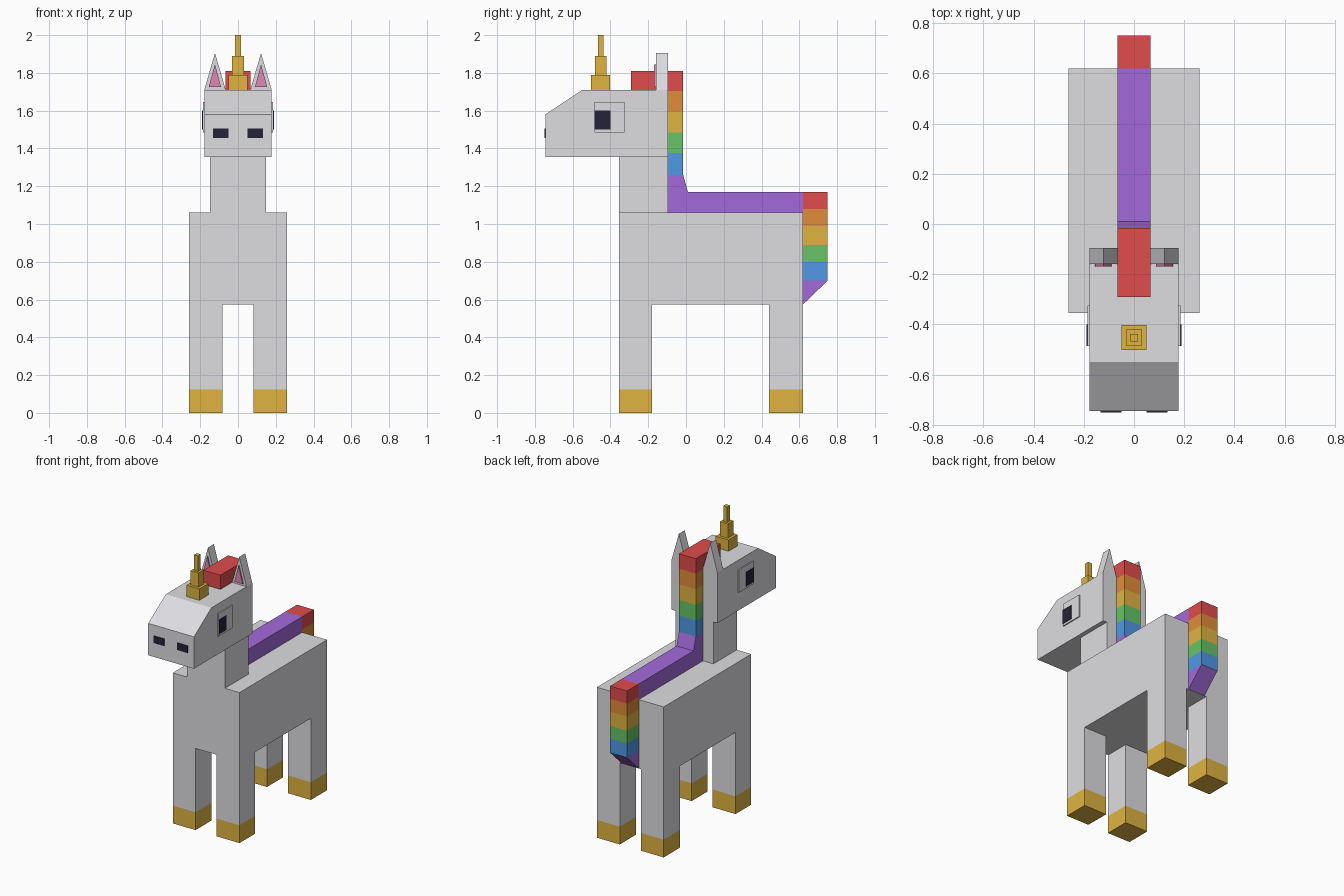
import bpy
import bmesh
from mathutils import Vector

cube = bpy.data.objects.get("Cube")
if cube:
    bpy.data.objects.remove(cube, do_unlink=True)


def linear(hex_code):
    values = [int(hex_code[i:i + 2], 16) / 255 for i in (0, 2, 4)]
    return [v / 12.92 if v < 0.04045 else ((v + 0.055) / 1.055) ** 2.4 for v in values] + [1]


def material(name, hex_code):
    mat = bpy.data.materials.new(name)
    mat.use_nodes = True
    mat.diffuse_color = linear(hex_code)
    shader = next(n for n in mat.node_tree.nodes if n.type == "BSDF_PRINCIPLED")
    shader.inputs["Base Color"].default_value = linear(hex_code)
    return mat


white = material("pale_grey", "DEDDE1")
gold = material("gold", "E0B440")
red = material("red", "E04C4C")
orange = material("orange", "E08C3A")
green = material("green", "66C466")
blue = material("blue", "5098E6")
purple = material("purple", "A26ADA")
pink = material("pink", "E088B4")
dark = material("dark_navy", "242438")
rainbow = [red, orange, gold, green, blue]


def prism(name, profile, axis, low, high, mat):
    """Extrude a flat outline along x (outline is y, z) or y (outline is x, z)."""
    bm = bmesh.new()
    points = [(low, a, b) if axis == "x" else (a, low, b) for a, b in profile]
    face = bm.faces.new([bm.verts.new(p) for p in points])
    new = bmesh.ops.extrude_face_region(bm, geom=[face])["geom"]
    step = Vector((1, 0, 0) if axis == "x" else (0, 1, 0)) * (high - low)
    bmesh.ops.translate(bm, vec=step, verts=[v for v in new if isinstance(v, bmesh.types.BMVert)])
    bmesh.ops.recalc_face_normals(bm, faces=bm.faces)
    mesh = bpy.data.meshes.new(name)
    bm.to_mesh(mesh)
    bm.free()
    mesh.materials.append(mat)
    obj = bpy.data.objects.new(name, mesh)
    bpy.context.collection.objects.link(obj)
    return obj


def box(name, x, y, z, mat):
    outline = [(y[0], z[0]), (y[1], z[0]), (y[1], z[1]), (y[0], z[1])]
    return prism(name, outline, "x", x[0], x[1], mat)


def bands(name, half_width, y, heights):
    """Stack of rainbow blocks, from the top down."""
    for mat, top, bottom in zip(rainbow, heights, heights[1:]):
        box(f"{name}_{mat.name}", (-half_width, half_width), y, (bottom, top), mat)


# Body, neck and head with a sloping muzzle
box("body", (-0.26, 0.26), (-0.355, 0.62), (0.575, 1.06), white)
box("neck", (-0.147, 0.147), (-0.355, -0.095), (1.06, 1.355), white)
head = [(-0.745, 1.355), (-0.095, 1.355), (-0.095, 1.71), (-0.55, 1.71), (-0.745, 1.58)]
prism("head", head, "x", -0.178, 0.178, white)

# Mirrored parts
for side, s in (("left", 1), ("right", -1)):
    # Legs and hooves
    for end, y in (("front", (-0.355, -0.18)), ("back", (0.44, 0.62))):
        x = (s * 0.082, s * 0.26)
        box(f"{end}_{side}_leg", x, y, (0.125, 0.575), white)
        box(f"{end}_{side}_hoof", x, y, (0, 0.125), gold)
    # Ears with pink inner plates
    ear = [(s * 0.065, 1.71), (s * 0.178, 1.71), (s * 0.122, 1.905)]
    prism(f"{side}_ear", ear, "y", -0.16, -0.095, white)
    inner = [(s * 0.09, 1.725), (s * 0.155, 1.725), (s * 0.122, 1.845)]
    prism(f"{side}_inner_ear", inner, "y", -0.169, -0.16, pink)
    # Eyes and nostrils
    box(f"{side}_eye", (s * 0.178, s * 0.186), (-0.485, -0.325), (1.485, 1.645), white)
    box(f"{side}_pupil", (s * 0.186, s * 0.19), (-0.485, -0.4), (1.5, 1.6), dark)
    box(f"{side}_nostril", (s * 0.05, s * 0.133), (-0.75, -0.745), (1.455, 1.505), dark)

# Stepped horn
for i, (half, low, high) in enumerate([(0.05, 1.71, 1.79), (0.031, 1.79, 1.89), (0.015, 1.89, 2)]):
    box(f"horn_tier_{i + 1}", (-half, half), (-0.452 - half, -0.452 + half), (low, high), gold)

# Rainbow mane running from the forelock down the neck and along the back
box("forelock", (-0.066, 0.066), (-0.29, -0.095), (1.71, 1.81), red)
bands("mane", 0.066, (-0.095, -0.015), [1.81, 1.705, 1.595, 1.485, 1.375, 1.26])
back = [(-0.095, 1.06), (0.62, 1.06), (0.62, 1.17), (0.01, 1.17), (-0.015, 1.26), (-0.095, 1.26)]
prism("back_mane", back, "x", -0.066, 0.066, purple)

# Rainbow tail with a slanted tip
bands("tail", 0.066, (0.62, 0.75), [1.17, 1.08, 0.99, 0.89, 0.8, 0.7])
prism("tail_tip", [(0.62, 0.575), (0.75, 0.7), (0.62, 0.7)], "x", -0.066, 0.066, purple)
